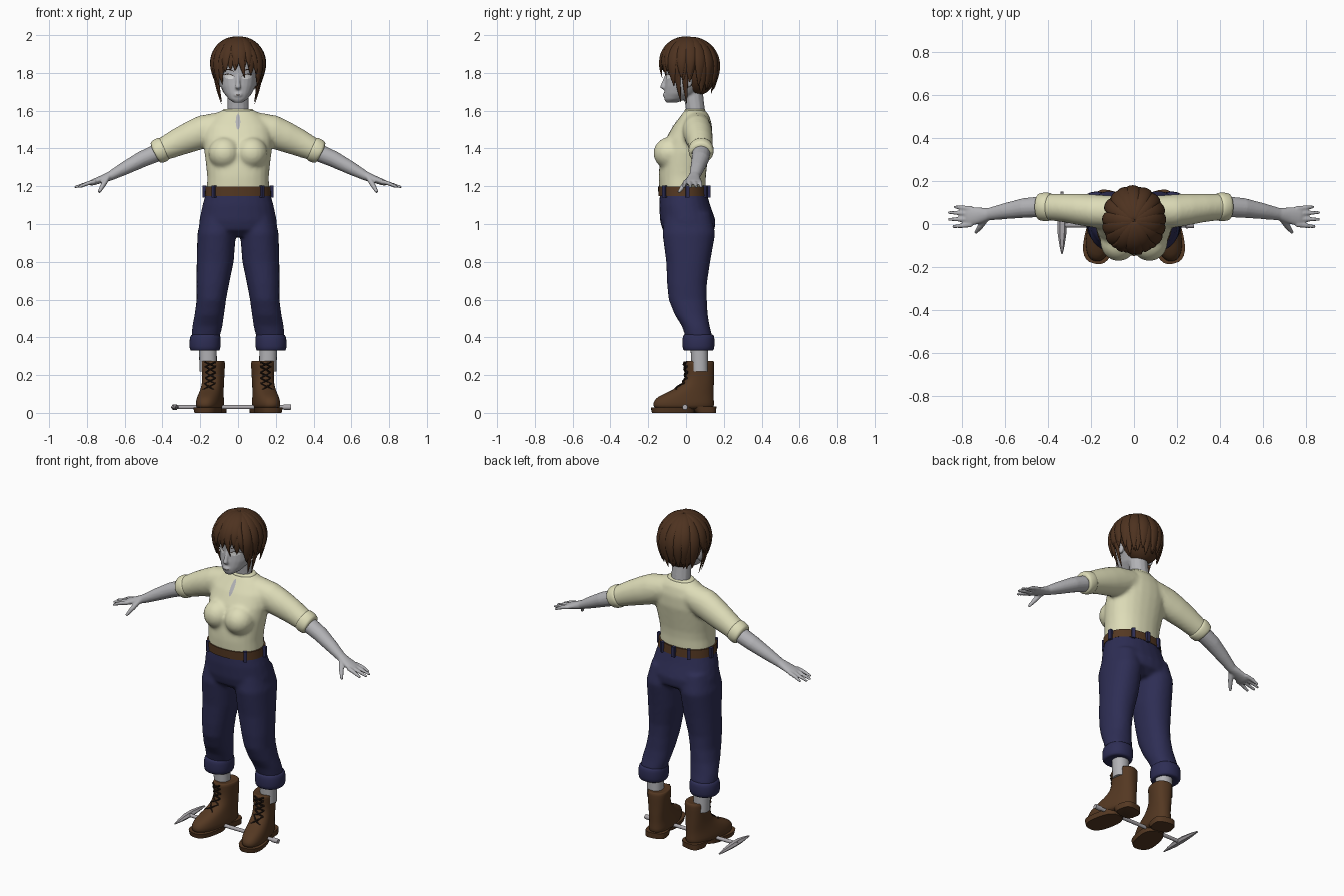
import bpy, bmesh, math, random
from mathutils import Vector, Matrix

random.seed(4)
if "Cube" in bpy.data.objects:
    bpy.data.objects.remove(bpy.data.objects["Cube"])


def material(name, *rgb):
    m = bpy.data.materials.new(name)
    m.use_nodes = True
    m.diffuse_color = (*rgb, 1)
    m.node_tree.nodes["Principled BSDF"].inputs["Base Color"].default_value = (*rgb, 1)
    return m


SKIN = material("grey skin", .45, .45, .47)
SHIRT = material("cream cloth", .73, .72, .48)
DENIM = material("navy denim", .027, .027, .09)
HAIR = material("brown hair", .075, .032, .014)
LEATHER = material("brown leather", .09, .04, .016)
DARK = material("dark brown", .015, .008, .005)
WHITE = material("eye white", .75, .75, .75)
STEEL = material("grey metal", .42, .4, .42)


def skin_rings(bm, rings):
    """Bridge equal rings of points and cap both ends."""
    vs = [[bm.verts.new(p) for p in r] for r in rings]
    n = len(vs[0])
    for a, b in zip(vs, vs[1:]):
        for i in range(n):
            bm.faces.new((a[i], a[(i + 1) % n], b[(i + 1) % n], b[i]))
    bm.faces.new(vs[0])
    bm.faces.new(vs[-1])


def stack(bm, rows, n=24, power=2.2):
    """Horizontal rings: (centre x, half width, front y, back y, z)."""
    rings = []
    for cx, a, f, b, z in rows:
        ring = []
        for i in range(n):
            t = math.tau * i / n
            c, s = math.cos(t), math.sin(t)
            x = math.copysign(abs(c) ** (2 / power), c) * a
            y = math.copysign(abs(s) ** (2 / power), s) * (b - f) / 2
            ring.append((cx + x, (f + b) / 2 + y, z))
        rings.append(ring)
    skin_rings(bm, rings)


def tube(bm, rows, n=12, side=(0, 1, 0)):
    """Rings across a path: (x, y, z, half width along side, half thickness)."""
    pts = [Vector(r[:3]) for r in rows]
    rings = []
    for i, r in enumerate(rows):
        t = (pts[min(i + 1, len(pts) - 1)] - pts[max(i - 1, 0)]).normalized()
        v = t.cross(Vector(side)).normalized()
        u = v.cross(t)
        rings.append([pts[i] + u * r[3] * math.cos(math.tau * k / n)
                      + v * r[4] * math.sin(math.tau * k / n) for k in range(n)])
    skin_rings(bm, rings)


def ball(bm, centre, size):
    m = Matrix.Translation(centre) @ Matrix.Diagonal((*size, 1))
    bmesh.ops.create_uvsphere(bm, u_segments=20, v_segments=14, radius=1, matrix=m)


def build(name, bm, mat, mirror=False, voxel=0, relax=0, subsurf=0, angle=50):
    bmesh.ops.recalc_face_normals(bm, faces=bm.faces)
    me = bpy.data.meshes.new(name)
    bm.to_mesh(me)
    bm.free()
    me.materials.append(mat)
    ob = bpy.data.objects.new(name, me)
    bpy.context.collection.objects.link(ob)
    if mirror:
        ob.modifiers.new("Mirror", "MIRROR").use_mirror_merge = False
    if voxel:
        m = ob.modifiers.new("Blend", "REMESH")
        m.mode, m.voxel_size, m.use_smooth_shade = "VOXEL", voxel, True
        m = ob.modifiers.new("Relax", "SMOOTH")
        m.factor, m.iterations = .5, relax
    if subsurf:
        ob.modifiers.new("Subdivision", "SUBSURF").levels = subsurf
        ob.modifiers["Subdivision"].render_levels = subsurf
    if voxel or subsurf:
        me.shade_smooth()
    else:
        bpy.ops.object.select_all(action="DESELECT")
        ob.select_set(True)
        bpy.context.view_layer.objects.active = ob
        bpy.ops.object.shade_smooth_by_angle(angle=math.radians(angle))
    return ob


def plate(name, target, mat, x, z, w, h, arch=0, slant=0, mirror=True, upright=False):
    """Thin almond patch laid on the front of a target."""
    bm = bmesh.new()
    bmesh.ops.create_grid(bm, x_segments=10, y_segments=6, size=1)
    for v in bm.verts:
        u, k = v.co.x, v.co.y
        px = w * u
        pz = h * k * math.sqrt(max(.02, 1 - u * u)) + arch * (1 - u * u) + slant * u
        v.co = (x + pz, -.4, z + px) if upright else (x + px, -.4, z + pz)
    ob = build(name, bm, mat, mirror)
    m = ob.modifiers.new("Lay on surface", "SHRINKWRAP")
    m.target, m.wrap_method, m.wrap_mode = target, "PROJECT", "ABOVE_SURFACE"
    m.use_project_y, m.offset = True, .003


# Head, neck, nose, lips and ears
bm = bmesh.new()
stack(bm, [(0, .022, -.105, -.05, 1.643), (0, .048, -.115, .0, 1.66), (0, .073, -.115, .06, 1.69),
           (0, .093, -.112, .11, 1.73), (0, .103, -.106, .14, 1.78), (0, .106, -.112, .15, 1.84),
           (0, .096, -.1, .14, 1.9), (0, .07, -.05, .11, 1.945), (0, .03, 0, .07, 1.96)], power=2.1)
tube(bm, [(0, .06, 1.5, .075, .06), (0, .05, 1.6, .057, .05), (0, .035, 1.72, .055, .052)], side=(1, 0, 0))
tube(bm, [(0, -.1, 1.79, .009, .01), (0, -.115, 1.75, .011, .012), (0, -.126, 1.725, .015, .013),
          (0, -.108, 1.714, .01, .008)], side=(1, 0, 0))
ball(bm, (0, -.112, 1.683), (.024, .012, .011))
for s in (-1, 1):
    ball(bm, (s * .108, .012, 1.755), (.012, .022, .034))
head = build("head", bm, SKIN, voxel=.006, relax=3)
plate("eyes", head, WHITE, .046, 1.778, .024, .012, arch=.002, slant=.003)
plate("eyelashes", head, DARK, .047, 1.785, .028, .003, arch=.008, slant=.003)
plate("eyebrows", head, DARK, .048, 1.812, .027, .003, arch=.006, slant=.004)
plate("mouth_line", head, DARK, 0, 1.683, .02, .0012, mirror=False)

# Hair: scalp volume plus overlapping tapered locks
bm = bmesh.new()
ball(bm, (0, .06, 1.83), (.13, .108, .15))
build("hair_scalp", bm, HAIR)


def lock(bm, phi, end, width, drift=0., lift=1.):
    centre, reach, steps = Vector((0, .015, 1.83)), math.pi / 2 * .15, 9
    total, rows = reach + max(0, 1.83 - end), []
    for i in range(steps):
        s = i / (steps - 1)
        d = s * total
        th = min(d / .15, math.pi / 2)
        drop = max(0, d - reach)
        r = math.sin(th) * lift * (1 - .6 * drop - 5 * drop * drop)
        p = phi + drift * s
        w = width * (.35 + 1.1 * math.sin(math.pi * min(s * .75 + .08, 1))) * (1 - s ** 5 * .95)
        rows.append((math.cos(p) * .135 * r, centre.y + math.sin(p) * .148 * r,
                     centre.z + .15 * lift * math.cos(th) - drop, w, w * .5))
    tube(bm, rows, n=8, side=(-math.sin(phi), math.cos(phi), 0))


bm = bmesh.new()
for layer, count in enumerate((22, 17)):
    for i in range(count):
        phi = math.tau * (i + .5 * layer) / count - math.pi / 2
        front = abs(math.degrees(math.remainder(phi + math.pi / 2, math.tau)))
        if front < 42:
            end = 1.815 - front * .0006
        elif front < 66:
            end = 1.72
        elif front < 110:
            end = 1.755
        else:
            end = 1.69
        end += random.uniform(-.015, .02) + layer * .02
        lock(bm, phi, end, .026, random.uniform(-.15, .15), 1 + .04 * layer)
# Face-framing strands, side-swept fringe and crown tuft
for s in (-1, 1):
    lock(bm, -math.pi / 2 + s * 1.05, 1.64, .016, s * .1, .97)
    lock(bm, -math.pi / 2 + s * 1.35, 1.63, .015, s * .1, .95)
    lock(bm, -math.pi / 2 + s * .3, 1.79, .02, s * .5, 1.05)
lock(bm, -1.75, 1.77, .018, .45, 1.04)
tube(bm, [(.02, .06, 1.96, .02, .012), (0, .02, 1.987, .022, .01), (-.03, -.03, 1.98, .004, .003)], n=8)
build("hair_locks", bm, HAIR, subsurf=1)

# Shirt: torso, bust and sleeves blended together
bm = bmesh.new()
stack(bm, [(0, .166, -.142, .105, 1.175), (0, .163, -.145, .105, 1.25), (0, .168, -.142, .11, 1.3),
           (0, .178, -.13, .125, 1.38), (0, .182, -.108, .138, 1.45), (0, .172, -.068, .138, 1.52),
           (0, .13, -.03, .125, 1.57), (0, .085, -.005, .1, 1.605)])
for s in (-1, 1):
    ball(bm, (s * .072, -.085, 1.375), (.085, .088, .085))
    tube(bm, [(s * .08, .055, 1.52, .075, .075), (s * .18, .06, 1.49, .078, .088), (s * .25, .068, 1.462, .074, .082),
              (s * .32, .075, 1.432, .067, .073), (s * .42, .08, 1.385, .06, .058)], n=20)
shirt = build("shirt", bm, SHIRT, voxel=.011, relax=6)
plate("neck_slit", shirt, SKIN, 0, 1.54, .042, .012, mirror=False, upright=True)
bm = bmesh.new()
tube(bm, [(.385, .08, 1.402, .055, .05), (.388, .08, 1.401, .066, .066), (.41, .08, 1.39, .068, .068),
          (.432, .08, 1.38, .066, .064), (.445, .08, 1.374, .06, .056), (.44, .08, 1.376, .048, .044)], n=20)
build("sleeve_cuffs", bm, SHIRT, mirror=True, subsurf=1)
bm = bmesh.new()
stack(bm, [(0, .07, .0, .1, 1.585), (0, .088, -.012, .106, 1.59), (0, .08, -.006, .1, 1.612), (0, .06, .0, .095, 1.608)])
build("collar", bm, SHIRT, subsurf=1)

# Arms with hands
bm = bmesh.new()
tube(bm, [(.37, .08, 1.4, .045, .045), (.44, .08, 1.372, .048, .046), (.51, .075, 1.342, .046, .043),
          (.6, .06, 1.295, .037, .035), (.675, .046, 1.255, .029, .025), (.72, .04, 1.238, .038, .02),
          (.77, .035, 1.22, .046, .016), (.785, .035, 1.215, .04, .012)], n=16)
for y, tip_y, tip_x in ((.072, .08, .838), (.047, .054, .865), (.022, .022, .865), (-.003, -.012, .845)):
    tube(bm, [(.755, y, 1.226, .012, .012), (.8, (y + tip_y) / 2, 1.214, .0115, .011),
              (tip_x, tip_y, 1.195, .007, .007)], n=8)
tube(bm, [(.69, .025, 1.245, .018, .014), (.715, -.012, 1.205, .014, .014), (.737, -.04, 1.167, .008, .008)], n=8)
build("arms", bm, SKIN, mirror=True, voxel=.0055, relax=2)

# Trousers: seat and legs blended together
bm = bmesh.new()
stack(bm, [(0, .168, -.138, .108, 1.17), (0, .188, -.142, .128, 1.1), (0, .205, -.138, .156, 1.02),
           (0, .208, -.125, .152, .97), (0, .17, -.08, .1, .935)])
for s in (-1, 1):
    stack(bm, [(s * cx, a, f, b, z) for cx, a, f, b, z in (
        (.1, .09, -.11, .13, 1.06), (.113, .102, -.125, .155, .95), (.121, .098, -.105, .128, .8),
        (.134, .086, -.1, .11, .68), (.141, .078, -.092, .11, .6), (.152, .078, -.06, .115, .52),
        (.162, .08, -.022, .125, .46), (.17, .075, -.005, .138, .41), (.172, .065, .005, .13, .36))])
build("trousers", bm, DENIM, voxel=.011, relax=4)
bm = bmesh.new()
stack(bm, [(.172, .055, .015, .12, .335), (.175, .078, -.015, .145, .323), (.175, .084, -.02, .152, .35),
           (.174, .083, -.02, .152, .395), (.172, .077, -.014, .146, .418), (.17, .06, 0, .13, .412)])
build("trouser_cuffs", bm, DENIM, mirror=True, subsurf=1)

# Belt and belt loops
bm = bmesh.new()
stack(bm, [(0, .175, -.146, .116, 1.148), (0, .172, -.148, .113, 1.198)], n=40)
build("belt", bm, LEATHER)
bm = bmesh.new()
for deg in (-135, -45, 10, 60, 90, 120, 170):
    t = math.radians(deg)
    place = Matrix.Translation((.18 * math.cos(t), -.016 + .136 * math.sin(t), 1.172))
    bmesh.ops.create_cube(bm, size=1, matrix=place @ Matrix.Rotation(t, 4, "Z") @ Matrix.Diagonal((.02, .02, .062, 1)))
build("belt_loops", bm, DENIM)

# Ankles
bm = bmesh.new()
stack(bm, [(.158, .046, .03, .118, .22), (.16, .047, .022, .116, .38)])
build("ankles", bm, SKIN, mirror=True)

# Boots, turned slightly outward
turn = Matrix.Translation((.158, 0, 0)) @ Matrix.Rotation(.2, 4, "Z") @ Matrix.Translation((-.012, 0, 0))


def boot_part(name, mat, make, **options):
    bm = bmesh.new()
    make(bm)
    bm.transform(turn)
    build(name, bm, mat, mirror=True, **options)


def boot_upper(bm):
    stack(bm, [(0, .06, -.17, .15, .015), (0, .068, -.178, .155, .04), (0, .064, -.168, .152, .075),
               (0, .06, -.12, .152, .1), (0, .057, -.06, .152, .125), (0, .056, -.015, .152, .155),
               (0, .057, .006, .152, .2), (0, .062, -.004, .155, .265), (0, .058, .0, .15, .278),
               (0, .045, .02, .135, .27)], power=2.4)


def boot_sole(bm):
    stack(bm, [(0, .066, -.18, .045, 0), (0, .072, -.186, .045, .028)], power=2.6)
    stack(bm, [(0, .062, .05, .16, 0), (0, .064, .02, .163, .034)], power=3)


def boot_laces(bm):
    front = [(-.062, .122), (-.016, .155), (.0, .185), (.0, .215), (-.004, .245), (-.007, .268)]
    for (y1, z1), (y2, z2) in zip(front, front[1:]):
        for s in (-1, 1):
            tube(bm, [(-s * .028, y1 + .006, z1, .005, .005), (0, (y1 + y2) / 2 - .006, (z1 + z2) / 2, .005, .005),
                      (s * .028, y2 + .006, z2, .005, .005)], n=6, side=(0, 1, 0))


boot_part("boot_uppers", LEATHER, boot_upper, subsurf=1)
boot_part("boot_soles", LEATHER, boot_sole)
boot_part("boot_laces", DARK, boot_laces)

# Pickaxe lying on the ground
bm = bmesh.new()
tube(bm, [(-.35, -.005, .03, .011, .011), (.24, -.005, .03, .011, .011), (.242, -.005, .03, .015, .015),
          (.28, -.005, .03, .014, .014)], n=10)
build("pickaxe_handle", bm, STEEL)
bm = bmesh.new()
tube(bm, [(-.335, -.14, .024, .003, .003), (-.335, -.1, .027, .012, .009), (-.335, -.04, .03, .021, .016),
          (-.335, .03, .03, .021, .016), (-.335, .1, .027, .014, .011), (-.335, .152, .024, .006, .004)],
     n=6, side=(1, 0, 0))
build("pickaxe_head", bm, STEEL, angle=25)
